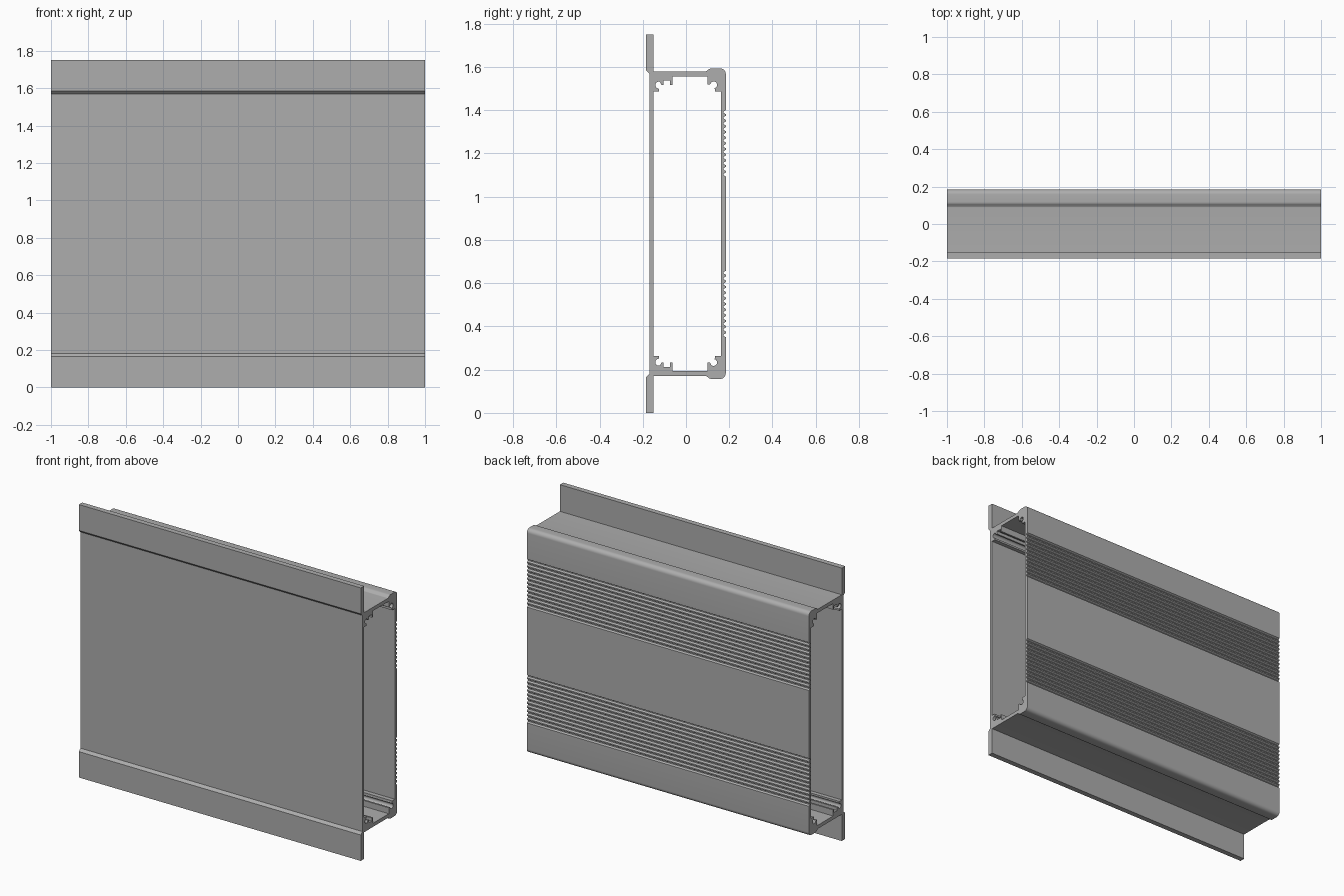
import bpy, bmesh
from math import cos, sin, radians
from mathutils import Matrix

HEIGHT = 1.75
LENGTH = 2.0
BACK = 0.184

if "Cube" in bpy.data.objects:
    bpy.data.objects.remove(bpy.data.objects["Cube"], do_unlink=True)

metal = bpy.data.materials.new("grey aluminium")
metal.use_nodes = True
metal.diffuse_color = (0.42, 0.42, 0.42, 1)
metal.node_tree.nodes["Principled BSDF"].inputs["Base Color"].default_value = (0.42, 0.42, 0.42, 1)


def arc(cy, cz, r, start, end, steps=6):
    """Points on an arc in the cross-section, angles in degrees."""
    angles = [radians(start + (end - start) * i / steps) for i in range(steps + 1)]
    return [(cy + r * cos(a), cz + r * sin(a)) for a in angles]


def mirrored(upper):
    """Close an upper half outline with its reflection about mid height."""
    return upper + [(y, HEIGHT - z) for y, z in reversed(upper)]


def grooves(top, bottom, count, depth=0.011):
    """Row of small V-bottomed grooves running down the back wall."""
    pitch = (top - bottom) / count
    points = []
    for i in range(count):
        z = top - i * pitch
        points += [(BACK, z), (BACK - depth, z - pitch * 0.25),
                   (BACK - depth, z - pitch * 0.45), (BACK, z - pitch * 0.7)]
    return points


# Outer outline: front wall, mounting flange, top wall, rounded shoulder, ribbed back
outer = [(-0.168, 1.568), (-0.184, 1.584), (-0.184, HEIGHT), (-0.150, HEIGHT), (-0.150, 1.579)]
outer += arc(0.088, 1.591, 0.012, -90, -40, 4)
outer += arc(0.118, 1.571, 0.022, 140, 90, 5)
outer += arc(BACK - 0.026, 1.567, 0.026, 90, 0, 8)
outer += grooves(1.40, 1.085, 12)

# Inner outline: front lip and screw channel, two hooks, rear hook and screw channel
inner = [(-0.150, 1.486), (-0.124, 1.486), (-0.124, 1.498)]
inner += arc(-0.126, 1.516, 0.016, 260, 70, 8)
inner += [(-0.113, 1.517), (-0.103, 1.517), (-0.103, 1.537), (-0.073, 1.537),
          (-0.073, 1.517), (-0.062, 1.517), (-0.062, 1.556),
          (0.100, 1.556), (0.100, 1.518), (0.111, 1.518)]
inner += arc(0.128, 1.517, 0.016, 130, -80, 8)
inner += [(0.133, 1.498), (0.133, 1.486), (0.161, 1.486)]

# Fill the hollow section and extrude it along its length
section = bpy.data.curves.new("housing_section", "CURVE")
section.dimensions = "2D"
section.fill_mode = "BOTH"
section.extrude = LENGTH / 2
for outline in (mirrored(outer), mirrored(inner)):
    spline = section.splines.new("POLY")
    spline.points.add(len(outline) - 1)
    for point, (y, z) in zip(spline.points, outline):
        point.co = (y, z, 0, 1)
    spline.use_cyclic_u = True

helper = bpy.data.objects.new("section_helper", section)
bpy.context.collection.objects.link(helper)
graph = bpy.context.evaluated_depsgraph_get()
mesh = bpy.data.meshes.new_from_object(helper.evaluated_get(graph))
bpy.data.objects.remove(helper, do_unlink=True)

# Stand the section upright, with the extrusion running left to right
mesh.transform(Matrix(((0, 0, 1, 0), (1, 0, 0, 0), (0, 1, 0, 0), (0, 0, 0, 1))))
bm = bmesh.new()
bm.from_mesh(mesh)
bmesh.ops.remove_doubles(bm, verts=bm.verts, dist=0.0002)
bmesh.ops.recalc_face_normals(bm, faces=bm.faces)
bm.to_mesh(mesh)
bm.free()

mesh.name = "extruded_housing"
mesh.materials.clear()
mesh.materials.append(metal)
housing = bpy.data.objects.new("extruded_housing", mesh)
bpy.context.collection.objects.link(housing)
bpy.ops.object.select_all(action="DESELECT")
housing.select_set(True)
bpy.context.view_layer.objects.active = housing
bpy.ops.object.shade_smooth_by_angle(angle=radians(30))
